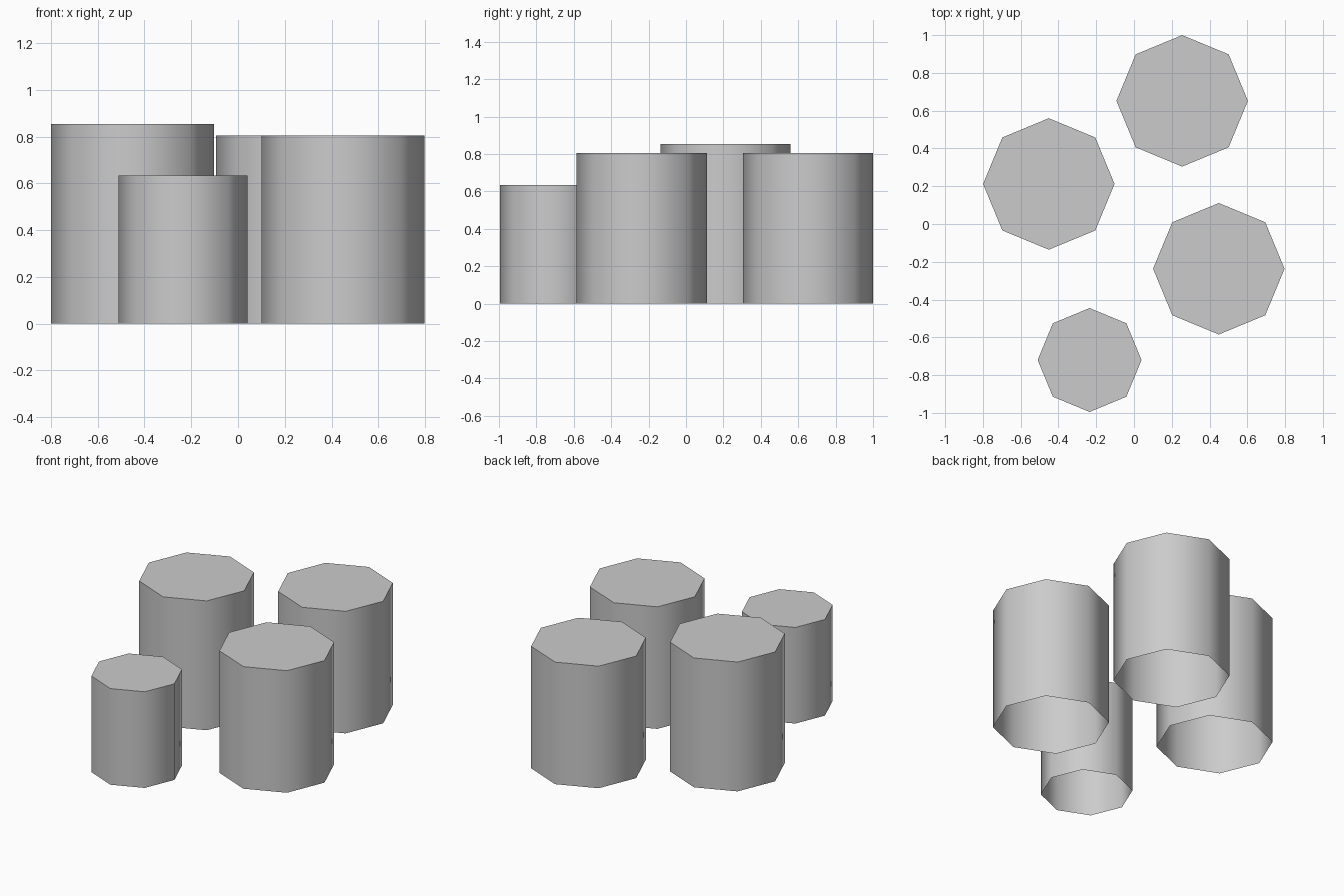
import bpy
import bmesh
import math

cube = bpy.data.objects.get("Cube")
if cube:
    bpy.data.objects.remove(cube, do_unlink=True)

# Single plain grey
grey = bpy.data.materials.new("plain_grey")
grey.use_nodes = True
colour = (0.6, 0.6, 0.6, 1)
grey.diffuse_color = colour
grey.node_tree.nodes["Principled BSDF"].inputs["Base Color"].default_value = colour


def pillar(name, x, y, radius, height):
    """Eight-sided pillar with a flat top and an open underside."""
    bm = bmesh.new()
    bmesh.ops.create_cone(bm, cap_ends=True, segments=8,
                          radius1=radius, radius2=radius, depth=height)
    bmesh.ops.rotate(bm, verts=bm.verts, matrix=octagon_turn(bm))
    bmesh.ops.translate(bm, verts=bm.verts, vec=(0, 0, height / 2))
    bm.normal_update()
    underside = [f for f in bm.faces if f.normal.z < -0.5]
    bmesh.ops.delete(bm, geom=underside, context='FACES_ONLY')
    mesh = bpy.data.meshes.new(name)
    bm.to_mesh(mesh)
    bm.free()
    mesh.materials.append(grey)
    obj = bpy.data.objects.new(name, mesh)
    obj.location = (x, y, 0)
    bpy.context.collection.objects.link(obj)
    # Rounded shading on the sides, crisp rim
    bpy.ops.object.select_all(action='DESELECT')
    obj.select_set(True)
    bpy.context.view_layer.objects.active = obj
    bpy.ops.object.shade_smooth_by_angle(angle=math.radians(60))


def octagon_turn(bm):
    """Rotation that puts one corner on the x axis."""
    from mathutils import Matrix
    bm.verts.ensure_lookup_table()
    corner = bm.verts[0].co
    return Matrix.Rotation(-math.atan2(corner.y, corner.x), 3, 'Z')


# Four pillars in a staggered group
pillar("back_pillar", 0.255, 0.652, 0.348, 0.805)
pillar("right_pillar", -0.451, 0.212, 0.348, 0.853)
pillar("left_pillar", 0.449, -0.237, 0.348, 0.805)
pillar("front_small_pillar", -0.235, -0.72, 0.275, 0.634)
